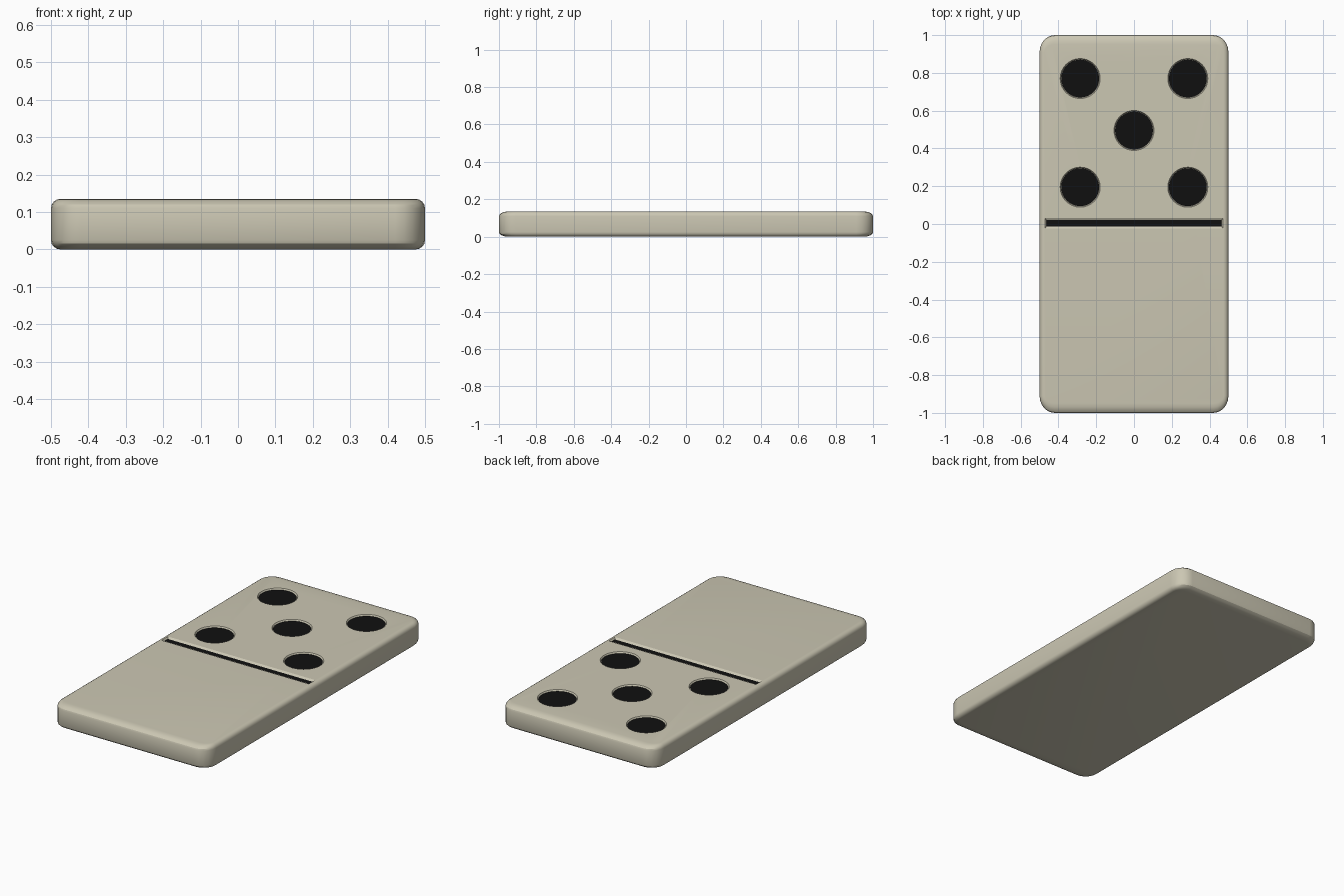
import bpy, bmesh, math

if "Cube" in bpy.data.objects:
    bpy.data.objects.remove(bpy.data.objects["Cube"])

H = 0.135        # tile thickness
DEPTH = 0.008    # recess depth


def material(name, color):
    m = bpy.data.materials.new(name)
    m.diffuse_color = color
    m.use_nodes = True
    m.node_tree.nodes["Principled BSDF"].inputs["Base Color"].default_value = m.diffuse_color
    return m


ivory = material("ivory", (0.60, 0.57, 0.45, 1))
black = material("black", (0.005, 0.005, 0.005, 1))


def loft(name, rings, mat):
    """Skin a stack of closed rings and cap both ends."""
    bm = bmesh.new()
    rows = [[bm.verts.new(p) for p in r] for r in rings]
    n = len(rows[0])
    for lo, hi in zip(rows, rows[1:]):
        for i in range(n):
            j = (i + 1) % n
            bm.faces.new((lo[i], lo[j], hi[j], hi[i]))
    if len(rows) > 1:
        bm.faces.new(rows[0][::-1])
    bm.faces.new(rows[-1])
    me = bpy.data.meshes.new(name)
    bm.to_mesh(me)
    bm.free()
    ob = bpy.data.objects.new(name, me)
    bpy.context.collection.objects.link(ob)
    me.materials.append(mat)
    return ob


def rounded_rect(hx, hy, rx, ry, z, seg=5):
    pts = []
    for q, (sx, sy) in enumerate(((1, 1), (-1, 1), (-1, -1), (1, -1))):
        for i in range(seg + 1):
            a = math.pi / 2 * (q + i / seg)
            pts.append((sx * (hx - rx) + rx * math.cos(a),
                        sy * (hy - ry) + ry * math.sin(a), z))
    return pts


def circle(x, y, r, z, n=32):
    return [(x + r * math.cos(2 * math.pi * i / n),
             y + r * math.sin(2 * math.pi * i / n), z) for i in range(n)]


def rect(hx, y, hy, z):
    return [(-hx, y - hy, z), (hx, y - hy, z), (hx, y + hy, z), (-hx, y + hy, z)]


# Tile body: softened edges, wider at the short ends
BX, BY, BZ, SEG = 0.025, 0.05, 0.025, 4
profile = []
for i in range(SEG + 1):
    a = math.pi / 2 * i / SEG
    profile.append((1 - math.sin(a), BZ * (1 - math.cos(a))))
profile += [(k, H - z) for k, z in reversed(profile)]
tile = loft("tile_body", [rounded_rect(0.5 - BX * k, 1 - BY * k, 0.08 - BX * k,
                                       0.09 - BY * k, z) for k, z in profile], ivory)

# Recesses for the five pips and the centre groove
pips = [(0, 0.495)] + [(sx * 0.285, y) for sx in (-1, 1) for y in (0.195, 0.77)]
floor, above = H - DEPTH, H + DEPTH
cutters = [loft("pip_cutter", [circle(x, y, 0.101, floor), circle(x, y, 0.106, H),
                               circle(x, y, 0.106, above)], ivory) for x, y in pips]
cutters.append(loft("groove_cutter", [rect(0.464, 0.004, 0.016, floor),
                                      rect(0.472, 0.004, 0.029, H),
                                      rect(0.472, 0.004, 0.029, above)], ivory))
bpy.context.view_layer.objects.active = tile
for c in cutters:
    c.hide_render = True
    mod = tile.modifiers.new("recess", 'BOOLEAN')
    mod.operation, mod.solver, mod.object = 'DIFFERENCE', 'EXACT', c
    bpy.ops.object.modifier_apply(modifier=mod.name)
    bpy.data.objects.remove(c)

# Black paint on the recess floors
for x, y in pips:
    loft("pip", [circle(x, y, 0.1, floor + 0.001)], black)
loft("divider_line", [rect(0.464, 0.004, 0.016, floor + 0.001)], black)

# Smooth edges, crisp recess rims
bpy.ops.object.select_all(action='DESELECT')
tile.select_set(True)
bpy.ops.object.shade_smooth_by_angle(angle=math.radians(28))
